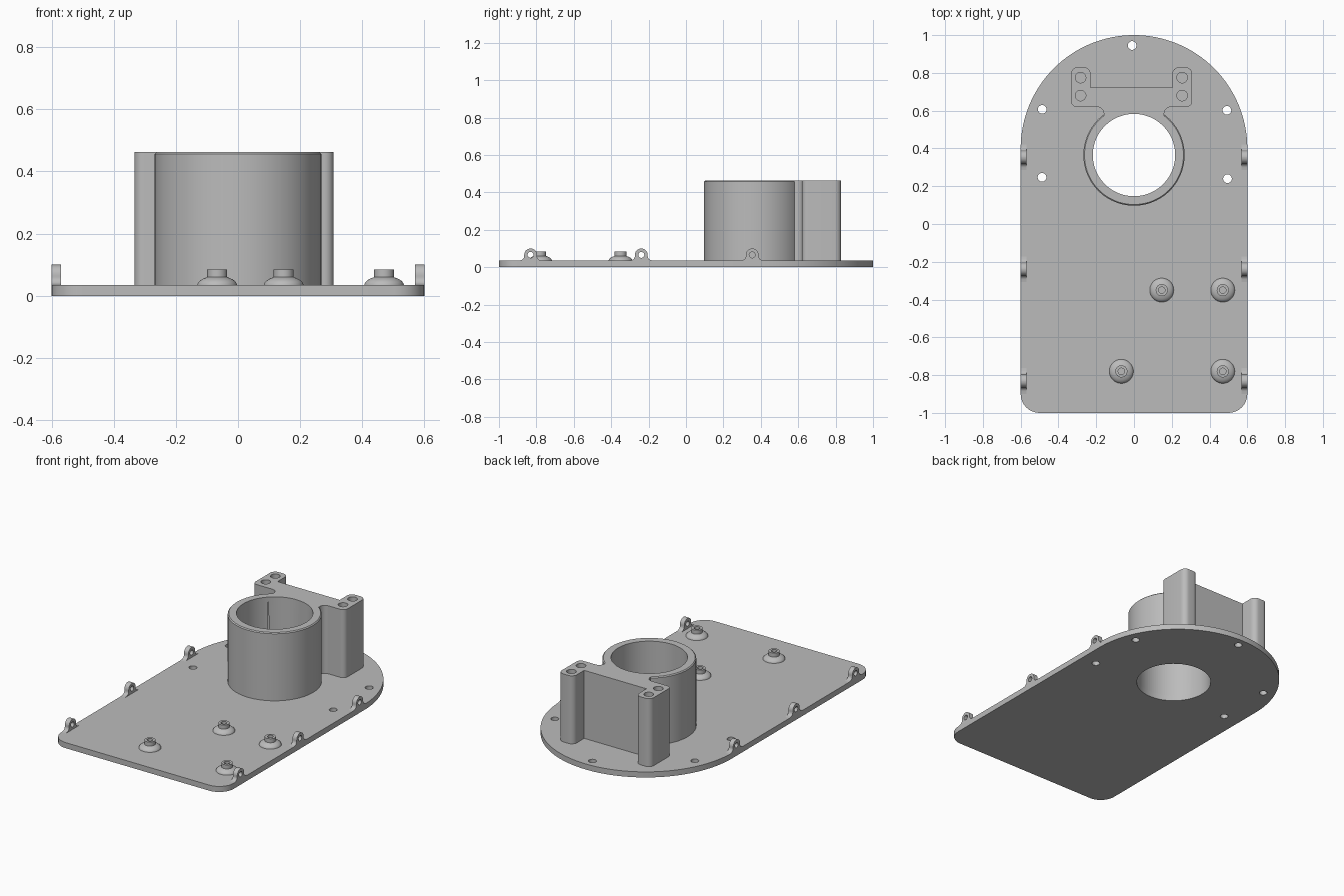
import bpy, bmesh, math
from mathutils import Vector

if "Cube" in bpy.data.objects:
    bpy.data.objects.remove(bpy.data.objects["Cube"], do_unlink=True)

grey = bpy.data.materials.new("plain grey")
grey.use_nodes = True
COLOUR = (0.5, 0.5, 0.5, 1)
grey.diffuse_color = COLOUR
grey.node_tree.nodes["Principled BSDF"].inputs["Base Color"].default_value = COLOUR

PLATE_TOP, TOWER_TOP = 0.035, 0.463
BORE = (0, 0.365)


def add_object(name, bm):
    bmesh.ops.remove_doubles(bm, verts=bm.verts, dist=1e-5)
    bmesh.ops.recalc_face_normals(bm, faces=bm.faces)
    mesh = bpy.data.meshes.new(name)
    bm.to_mesh(mesh)
    bm.free()
    mesh.materials.append(grey)
    obj = bpy.data.objects.new(name, mesh)
    bpy.context.collection.objects.link(obj)
    return obj


def rounded(corners, steps=8):
    """Outline from (x, y, radius) corners, each replaced by a tangent arc."""
    pts = []
    for i, (x, y, r) in enumerate(corners):
        p = Vector((x, y))
        if r == 0:
            pts.append(p)
            continue
        a = (Vector(corners[i - 1][:2]) - p).normalized()
        b = (Vector(corners[(i + 1) % len(corners)][:2]) - p).normalized()
        half = a.angle(b) / 2
        centre = p + (a + b).normalized() * r / math.sin(half)
        start = p + a * r / math.tan(half) - centre
        end = p + b * r / math.tan(half) - centre
        sweep = start.angle_signed(end)
        for k in range(steps + 1):
            t = -sweep * k / steps
            c, s = math.cos(t), math.sin(t)
            pts.append(centre + Vector((start.x * c - start.y * s,
                                        start.x * s + start.y * c)))
    return pts


def prism(name, outline, low, high, place=lambda u, v, w: (u, v, w)):
    bm = bmesh.new()
    face = bm.faces.new([bm.verts.new(place(u, v, low)) for u, v in outline])
    new = bmesh.ops.extrude_face_region(bm, geom=[face])["geom"]
    shift = Vector(place(0, 0, high)) - Vector(place(0, 0, low))
    bmesh.ops.translate(bm, vec=shift,
                        verts=[g for g in new if isinstance(g, bmesh.types.BMVert)])
    return add_object(name, bm)


def circle(x, y, r, n=32):
    return [(x + r * math.cos(math.tau * k / n), y + r * math.sin(math.tau * k / n))
            for k in range(n)]


def lathe(name, profile, x, y, n=48):
    bm = bmesh.new()
    verts = [bm.verts.new((r, 0, z)) for r, z in profile]
    edges = [bm.edges.new(pair) for pair in zip(verts, verts[1:])]
    bmesh.ops.spin(bm, geom=verts + edges, axis=(0, 0, 1), cent=(0, 0, 0),
                   angle=math.tau, steps=n)
    bmesh.ops.translate(bm, verts=bm.verts, vec=(x, y, 0))
    return add_object(name, bm)


def combine(obj, other, operation):
    mod = obj.modifiers.new("boolean", 'BOOLEAN')
    mod.operation, mod.solver, mod.object = operation, 'EXACT', other
    bpy.context.view_layer.objects.active = obj
    bpy.ops.object.modifier_apply(modifier=mod.name)
    bpy.data.objects.remove(other, do_unlink=True)


def drill(obj, x, y, r, low, high, n=32):
    combine(obj, prism("cutter", circle(x, y, r, n), low, high), 'DIFFERENCE')


parts = []

# Base plate: arched back, rounded front corners, drilled holes
arch = [(0.6 * math.cos(math.pi * k / 64), 0.4 + 0.6 * math.sin(math.pi * k / 64))
        for k in range(65)]
front = rounded([(-0.6, 0.3, 0), (-0.6, -1, 0.1), (0.6, -1, 0.1), (0.6, 0.3, 0)])
plate = prism("base_plate", arch + front, 0, PLATE_TOP)
drill(plate, *BORE, 0.218, -1, 1, 96)
for x, y in [(-0.01, 0.945), (-0.486, 0.607), (0.492, 0.602),
             (-0.487, 0.247), (0.495, 0.24)]:
    drill(plate, x, y, 0.023, -1, 1)
parts.append(plate)

# Tower: round tube merged with the two-post bracket behind it
tower = lathe("tube_and_bracket", [(0, PLATE_TOP), (0.268, PLATE_TOP),
              (0.268, TOWER_TOP - 0.006), (0.262, TOWER_TOP), (0, TOWER_TOP)],
              *BORE, n=96)
bracket = prism("bracket", rounded([
    (-0.16, 0.45, 0), (-0.16, 0.62, 0.035), (-0.333, 0.62, 0.03),
    (-0.333, 0.83, 0.035), (-0.23, 0.83, 0.035), (-0.23, 0.722, 0),
    (0.203, 0.722, 0), (0.203, 0.83, 0.035), (0.308, 0.83, 0.035),
    (0.308, 0.62, 0.03), (0.16, 0.62, 0.035), (0.16, 0.45, 0)]),
    PLATE_TOP, TOWER_TOP)
combine(tower, bracket, 'UNION')
drill(tower, *BORE, 0.218, -1, 1, 96)
for x in (-0.283, 0.255):
    for y in (0.68, 0.775):
        drill(tower, x, y, 0.028, TOWER_TOP - 0.15, 1)
parts.append(tower)

# Edge lugs with a cross hole, three on each side
lug_shape = rounded([(-0.068, 0.03, 0), (-0.068, 0.035, 0), (-0.034, 0.04, 0.024),
                     (-0.034, 0.1, 0.0335), (0.034, 0.1, 0.0335),
                     (0.034, 0.04, 0.024), (0.068, 0.035, 0), (0.068, 0.03, 0)])
for side, label in ((1, "left"), (-1, "right")):
    for row, y in zip(("front", "middle", "back"), (-0.831, -0.239, 0.354)):
        def place(u, v, w):
            return (side * w, u + y, v)
        lug = prism(f"{label}_{row}_lug", lug_shape, 0.57, 0.6, place)
        combine(lug, prism("cutter", circle(0, 0.066, 0.016), 0.5, 0.7, place),
                'DIFFERENCE')
        parts.append(lug)

# Domed standoffs with a blind screw hole
dome = [(0.064 * math.cos(math.radians(a)), 0.033 + 0.031 * math.sin(math.radians(a)))
        for a in range(0, 61, 10)]
standoff = dome + [(0.032, 0.085), (0.017, 0.085), (0.017, 0.045), (0, 0.045)]
for i, (x, y) in enumerate([(0.147, -0.35), (0.47, -0.35),
                            (-0.067, -0.78), (0.47, -0.78)]):
    parts.append(lathe(f"standoff_{i + 1}", standoff, x, y))

# Smooth shading with sharp edges kept
bpy.ops.object.select_all(action='DESELECT')
for obj in parts:
    obj.select_set(True)
bpy.context.view_layer.objects.active = plate
bpy.ops.object.shade_smooth_by_angle(angle=math.radians(30))
